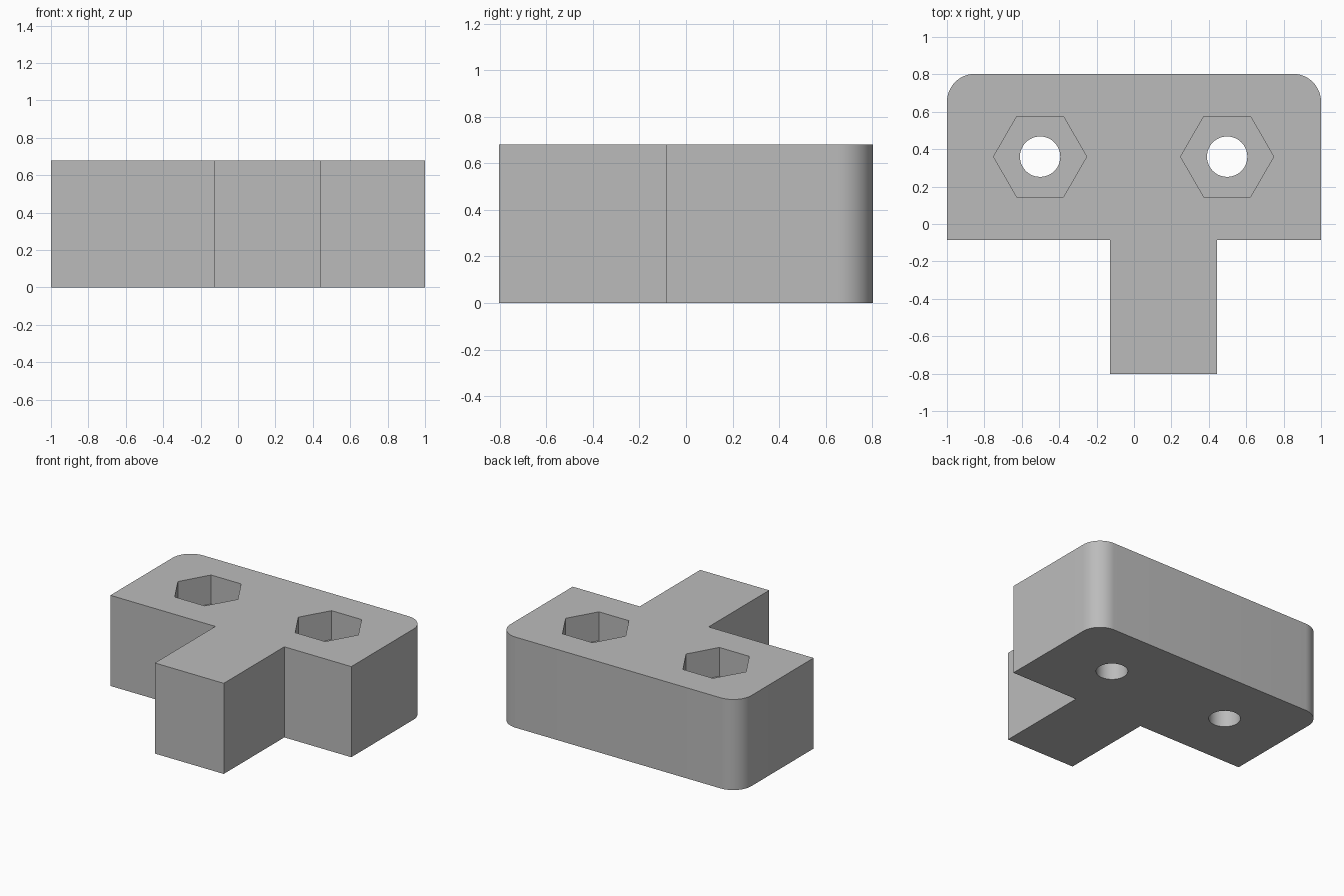
import bpy
import bmesh
from math import cos, sin, pi

HEIGHT = 0.68
BACK, FRONT, STEP = 0.803, -0.803, -0.085
RADIUS = 0.15
POCKET_DEPTH = 0.217

cube = bpy.data.objects.get("Cube")
if cube:
    bpy.data.objects.remove(cube, do_unlink=True)

grey = bpy.data.materials.new("plain grey")
grey.use_nodes = True
colour = (0.5, 0.5, 0.5, 1)
grey.diffuse_color = colour
grey.node_tree.nodes["Principled BSDF"].inputs["Base Color"].default_value = colour


def arc(cx, cy, r, start, end, steps):
    """Points along a circular arc."""
    angles = [start + (end - start) * i / steps for i in range(steps + 1)]
    return [(cx + r * cos(a), cy + r * sin(a)) for a in angles]


def prism(name, outline, bottom, top):
    """Extrude a counter-clockwise outline straight up."""
    bm = bmesh.new()
    base = bm.faces.new([bm.verts.new((x, y, bottom)) for x, y in outline])
    result = bmesh.ops.extrude_face_region(bm, geom=[base], use_keep_orig=True)
    raised = [v for v in result["geom"] if isinstance(v, bmesh.types.BMVert)]
    bmesh.ops.translate(bm, verts=raised, vec=(0, 0, top - bottom))
    bmesh.ops.recalc_face_normals(bm, faces=bm.faces)
    mesh = bpy.data.meshes.new(name)
    bm.to_mesh(mesh)
    bm.free()
    mesh.materials.append(grey)
    obj = bpy.data.objects.new(name, mesh)
    bpy.context.collection.objects.link(obj)
    return obj


# Block with an off-centre stem and two rounded back corners
outline = [(-1, STEP), (-0.128, STEP), (-0.128, FRONT),
           (0.444, FRONT), (0.444, STEP), (1, STEP)]
outline += arc(1 - RADIUS, BACK - RADIUS, RADIUS, 0, pi / 2, 12)
outline += arc(RADIUS - 1, BACK - RADIUS, RADIUS, pi / 2, pi, 12)
block = prism("bracket_block", outline, 0, HEIGHT)

# Bolt holes with hexagonal nut pockets
cutters = []
for side, x in (("left", 0.498), ("right", -0.502)):
    hole = arc(x, 0.36, 0.108, 0, 2 * pi, 48)[:-1]
    pocket = arc(x, 0.36, 0.249, 0, 2 * pi, 6)[:-1]
    cutters.append(prism(side + "_hole_cutter", hole, -0.1, HEIGHT + 0.1))
    cutters.append(prism(side + "_pocket_cutter", pocket,
                         HEIGHT - POCKET_DEPTH, HEIGHT + 0.1))

bpy.ops.object.select_all(action="DESELECT")
block.select_set(True)
bpy.context.view_layer.objects.active = block
for cutter in cutters:
    cutter.hide_render = True
    cut = block.modifiers.new(cutter.name, "BOOLEAN")
    cut.operation = "DIFFERENCE"
    cut.solver = "EXACT"
    cut.object = cutter
    bpy.ops.object.modifier_apply(modifier=cut.name)
for cutter in cutters:
    bpy.data.objects.remove(cutter, do_unlink=True)

bpy.ops.object.shade_smooth_by_angle(angle=pi / 6)
